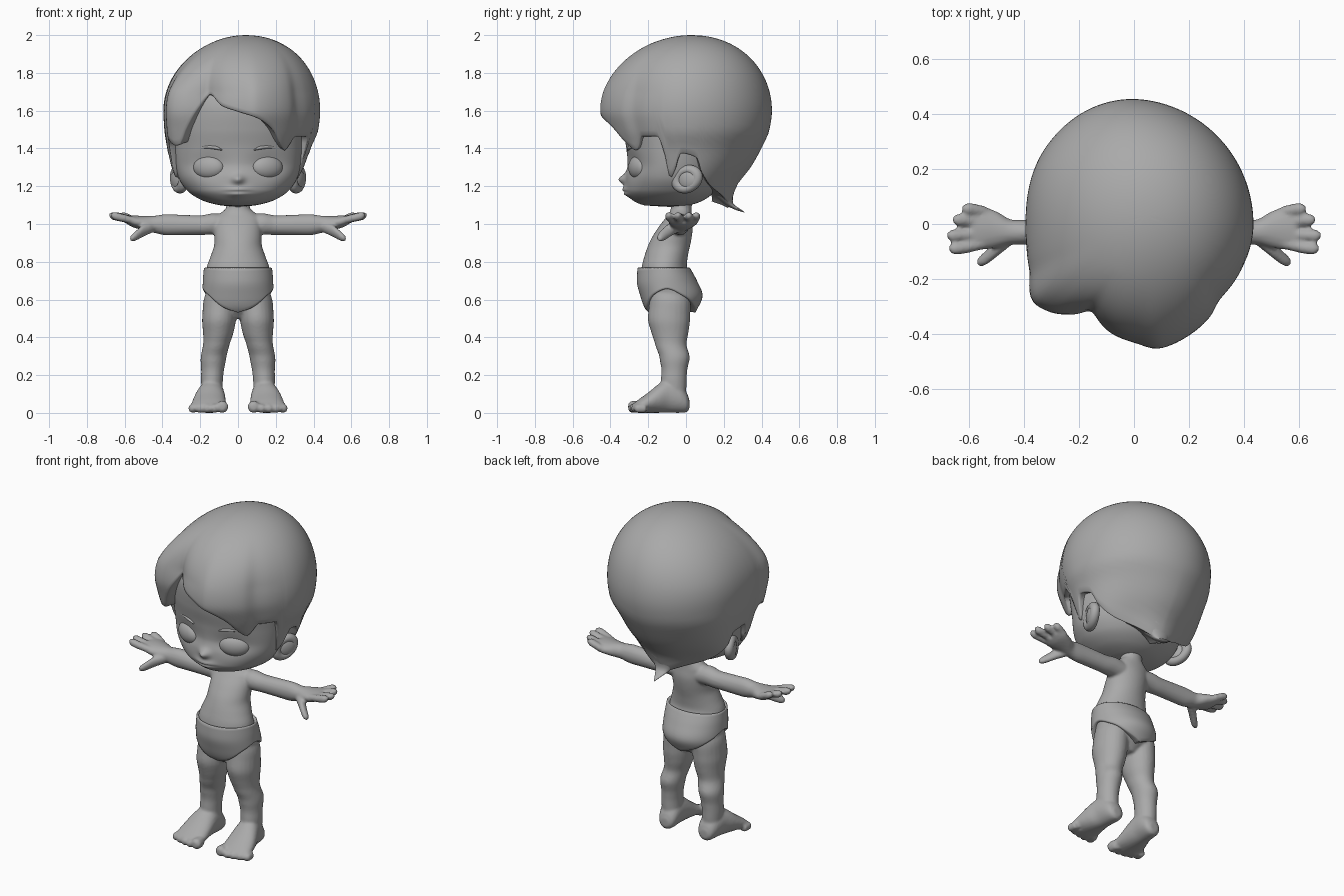
import bpy, bmesh, math
from mathutils import Matrix

cube = bpy.data.objects.get("Cube")
if cube:
    bpy.data.objects.remove(cube, do_unlink=True)

grey = bpy.data.materials.new("clay grey")
grey.use_nodes = True
grey.diffuse_color = (0.4, 0.4, 0.4, 1)
grey.node_tree.nodes["Principled BSDF"].inputs["Base Color"].default_value = (0.4, 0.4, 0.4, 1)
SIDES = (("left", 1), ("right", -1))


def sample(table, k):
    """Smooth monotone interpolation of a table whose first column rises."""
    k = min(max(k, table[0][0]), table[-1][0])
    i = 0
    while i < len(table) - 2 and k > table[i + 1][0]:
        i += 1
    width = table[i + 1][0] - table[i][0]
    u = (k - table[i][0]) / width

    def slope(j, c):
        def d(a):
            return (table[a + 1][c] - table[a][c]) / (table[a + 1][0] - table[a][0])
        if j == 0:
            return d(0)
        if j == len(table) - 1:
            return d(j - 1)
        p, q = d(j - 1), d(j)
        return 2 * p * q / (p + q) if p * q > 0 else 0

    out = []
    for c in range(1, len(table[0])):
        a, b = table[i][c], table[i + 1][c]
        e = u * u * (3 - 2 * u)
        out.append(a + (b - a) * e + width * (u * (1 - u) ** 2 * slope(i, c)
                                              - u * u * (1 - u) * slope(i + 1, c)))
    return out


def add_grid(bm, rows, cap):
    rings = [[bm.verts.new(p) for p in row] for row in rows]
    n = len(rings[0])
    for a, b in zip(rings, rings[1:]):
        for j in range(n):
            bm.faces.new((a[j], a[(j + 1) % n], b[(j + 1) % n], b[j]))
    if cap:
        bm.faces.new(rings[0])
        bm.faces.new(rings[-1])


def finish(name, bm):
    bmesh.ops.remove_doubles(bm, verts=bm.verts, dist=1e-5)
    bmesh.ops.recalc_face_normals(bm, faces=bm.faces)
    for face in bm.faces:
        face.smooth = True
    mesh = bpy.data.meshes.new(name)
    bm.to_mesh(mesh)
    bm.free()
    mesh.materials.append(grey)
    ob = bpy.data.objects.new(name, mesh)
    bpy.context.collection.objects.link(ob)
    return ob


def surface(name, rows):
    bm = bmesh.new()
    add_grid(bm, rows, False)
    return finish(name, bm)


def loft(bm, axis, table, sx=1, n=24):
    """Closed tube; table rows are position, two centres, two radii."""
    rows, steps = [], 4 * (len(table) - 1)
    for i in range(steps + 1):
        j = min(i // 4, len(table) - 2)
        f = (i - 4 * j) / 4
        k = table[j][0] * (1 - f) + table[j + 1][0] * f
        c1, c2, r1, r2 = sample(table, k)
        row = []
        for m in range(n):
            a = 2 * math.pi * m / n
            u, v = c1 + r1 * math.cos(a), c2 + r2 * math.sin(a)
            x, y, z = {"x": (k, u, v), "y": (u, k, v), "z": (u, v, k)}[axis]
            row.append((sx * x, y, z))
        rows.append(row)
    add_grid(bm, rows, True)


def ellipsoid(name, loc, radii, turn):
    bm = bmesh.new()
    bmesh.ops.create_uvsphere(bm, u_segments=32, v_segments=20, radius=1)
    bm.transform(Matrix.Translation(loc) @ Matrix.Rotation(turn, 4, "Z") @ Matrix.Diagonal((*radii, 1)))
    return finish(name, bm)


def around(n):
    return [360 * i / n - 180 for i in range(n)]


def section(deg, left, right, front, back):
    s, c = math.sin(math.radians(deg)), math.cos(math.radians(deg))
    return s * (right if s > 0 else left), -c * (front if c > 0 else back)


# Body: torso, limbs, hands and feet fused into one smooth skin
body = bmesh.new()
loft(body, "z", [(.5, 0, -.08, .05, .06), (.56, 0, -.08, .13, .11), (.62, 0, -.08, .17, .145),
                 (.7, 0, -.1, .175, .14), (.77, 0, -.115, .166, .12), (.83, 0, -.105, .145, .115),
                 (.9, 0, -.085, .125, .11), (.97, 0, -.06, .125, .095), (1.03, 0, -.04, .122, .07),
                 (1.06, 0, -.03, .09, .058), (1.085, 0, -.025, .063, .055), (1.16, 0, -.02, .06, .055)], n=40)
FINGERS = [(.045, .055, .625), (.005, .015, .66), (-.035, -.042, .68), (-.07, -.09, .672)]
for side, sx in SIDES:
    loft(body, "z", [(.08, .135, -.06, .055, .06), (.17, .138, -.065, .058, .068), (.22, .135, -.062, .06, .068),
                     (.29, .13, -.06, .068, .08), (.36, .115, -.08, .07, .083), (.42, .105, -.085, .08, .097),
                     (.5, .1, -.09, .09, .112), (.58, .095, -.085, .09, .11), (.66, .09, -.09, .07, .1)], sx)
    loft(body, "x", [(.03, -.03, .99, .05, .05), (.13, -.035, 1.0, .055, .057), (.2, -.03, .994, .048, .052),
                     (.3, -.03, .995, .046, .054), (.38, -.03, .996, .045, .056), (.44, -.03, .998, .045, .046),
                     (.5, -.02, 1.005, .066, .038), (.56, -.015, 1.015, .08, .031),
                     (.59, -.018, 1.024, .078, .022)], sx)
    for y0, y1, tip in FINGERS:
        loft(body, "x", [(.54, y0, 1.015, .02, .02), (tip - .02, y1, 1.042, .022, .022),
                         (tip, y1, 1.046, .011, .011)], sx, 16)
    loft(body, "x", [(.45, -.05, .985, .03, .03), (.5, -.09, .965, .03, .032),
                     (.55, -.13, .932, .024, .024), (.572, -.14, .922, .011, .011)], sx, 16)
    loft(body, "y", [(-.28, .155, .026, .08, .022), (-.25, .155, .036, .094, .036), (-.2, .153, .054, .09, .054),
                     (-.14, .147, .078, .08, .078), (-.09, .14, .09, .068, .09), (-.03, .135, .075, .06, .075),
                     (.005, .133, .054, .047, .05), (.018, .133, .045, .025, .025)], sx)
    for i in range(5):
        r = .032 if i == 0 else .024
        x = .083 + .038 * i + (.004 if i else 0)
        y = -.272 + .002 * i * i
        loft(body, "y", [(y - .034, x, r, r * .5, r * .5), (y - .018, x, r, r, r), (y + .03, x, r, r * .8, r)], sx, 16)
skin = finish("body", body)
remesh = skin.modifiers.new("fuse", "REMESH")
remesh.mode = "VOXEL"
remesh.voxel_size = .008
remesh.use_smooth_shade = True
soft = skin.modifiers.new("soften", "SMOOTH")
soft.factor, soft.iterations = .5, 4

# Briefs: a shell with curved leg openings
BRIEF = [(.48, .1, .12, .02), (.55, .175, .215, .06), (.62, .188, .242, .088),
         (.7, .186, .26, .058), (.77, .18, .257, .02)]
LEG_EDGE = [(0, .535), (25, .56), (60, .63), (90, .66), (120, .62), (150, .57), (180, .535)]


def brief_point(deg, s, k, dz):
    edge = sample(LEG_EDGE, abs(deg))[0]
    z = .765 - (.765 - edge) * s
    w, front, back = sample(BRIEF, z)
    x, y = section(deg, w, w, front - .1, back + .1)
    return x * k, y * k - .1, z + dz


brief_rows = [(0, .9, -.01), (0, .97, .004)] + [(i / 14, 1, 0) for i in range(15)]
brief_rows += [(1, .96, -.004), (1, .85, 0), (1, .5, 0)]
surface("briefs", [[brief_point(d, *r) for d in around(96)] for r in brief_rows])

# Head with sunken eye sockets, a button nose and parted lips
HEAD = [(1.09, 0, .08, -.08), (1.1, .1, .225, .02), (1.13, .2, .285, .1), (1.18, .272, .318, .16),
        (1.25, .316, .322, .2), (1.32, .332, .31, .23), (1.4, .34, .316, .26), (1.5, .345, .335, .28),
        (1.6, .335, .345, .28), (1.7, .31, .32, .25), (1.8, 0, .05, 0)]


def bump(x, z, x0, z0, wide, tall):
    return math.exp(-((x - x0) / wide) ** 2 - ((z - z0) / tall) ** 2)


def head_point(deg, s):
    z = 1.445 - .355 * math.cos(math.pi * s)
    w, front, back = sample(HEAD, z)
    x, y = section(deg, w, w, front - .08, back + .08)
    y -= .08
    if abs(deg) < 80:
        y += .018 * bump(abs(x), z, .155, 1.3, .1, .07)
        y -= .036 * bump(x, z, 0, 1.236, .03, .024)
        y -= .024 * bump(x, z, 0, 1.17, .06, .028)
        y += .014 * bump(x, z, 0, 1.17, .06, .007)
    return x, y, z


surface("head", [[head_point(d, i / 110) for d in around(180)] for i in range(111)])

# Eyes, eyebrows and ears
for side, sx in SIDES:
    ellipsoid(side + "_eye", (sx * .155, -.253, 1.3), (.087, .044, .062), sx * .4)
    brow = bmesh.new()
    loft(brow, "x", [(.085, -.305, 1.392, .008, .004), (.12, -.298, 1.404, .012, .009),
                     (.17, -.276, 1.408, .012, .009), (.235, -.235, 1.385, .01, .004)], sx, 12)
    finish(side + "_eyebrow", brow)
    ellipsoid(side + "_inner_ear", (sx * .315, .01, 1.235), (.03, .066, .06), sx * -.5)
    rim = []
    for i in range(33):
        a = 2 * math.pi * i / 32
        ring = []
        for j in range(16):
            b = 2 * math.pi * j / 16
            r = .051 + .026 * math.cos(b)
            flat, out = r * 1.05 * math.cos(a), .028 * math.sin(b)
            ring.append((sx * (.312 + out * .88 + flat * .4), .005 + flat - out * .4,
                         1.237 + r * .97 * math.sin(a) + flat * .15))
        rim.append(ring)
    surface(side + "_ear_rim", rim)

# Hair: a cap cut by a hairline that changes with direction
HAIR = [(1.06, .12, .12, .28, .2), (1.1, .2, .2, .3, .235), (1.2, .31, .31, .32, .27),
        (1.3, .355, .355, .35, .345), (1.4, .375, .385, .38, .4), (1.5, .39, .425, .42, .442),
        (1.6, .395, .435, .455, .455), (2, .395, .435, .455, .455)]
HAIRLINE = [(-180, 1.09), (-150, 1.15), (-120, 1.21), (-105, 1.28), (-98, 1.37), (-82, 1.38), (-76, 1.25),
            (-71, 1.29), (-66, 1.44), (-60, 1.45), (-54, 1.42), (-50, 1.425), (-45, 1.5), (-38, 1.6),
            (-28, 1.69), (-14, 1.63), (0, 1.6), (14, 1.565), (25, 1.51), (35, 1.43), (43, 1.395), (47, 1.42),
            (52, 1.47), (67, 1.47), (71, 1.4), (75, 1.25), (80, 1.29), (86, 1.38), (98, 1.36), (105, 1.28),
            (120, 1.21), (150, 1.15), (180, 1.09)]
VOLUME = [(-180, 1), (-150, 1.01), (-120, 1.02), (-90, 1), (-70, 1.03), (-57, 1.12), (-48, 1.05), (-38, .92),
          (-30, .83), (-23, .86), (-14, .9), (0, .95), (13, 1.02), (30, 1), (40, .98), (50, .94), (62, .96),
          (90, 1), (150, .99), (180, 1)]


def hair_point(deg, s, k, dz):
    edge = sample(HAIRLINE, deg)[0]
    z = 2 - (2 - edge) * s ** 1.7
    u = max(0, (z - 1.6) / .4)
    k *= math.sqrt(max(0, 1 - u * u))
    k *= 1 + (sample(VOLUME, deg)[0] - 1) * min(1, max(0, (1.95 - z) / .25))
    nape = min(1, max(0, (1.5 - z) / .3))
    k *= 1 - .08 * nape * math.exp(-((abs(deg) - 140) / 28) ** 2)
    x, y = section(deg, *sample(HAIR, z))
    return x * k + .04 * u * u, y * k + .03 * u * u, z + dz


hair_rows = [(i / 36, 1, 0) for i in range(37)] + [(1, .98, -.006), (1, .94, 0), (1, .85, .01), (1, .6, .03)]
surface("hair", [[hair_point(d, *r) for d in around(160)] for r in hair_rows])

# Flicked lock at the nape
lock = bmesh.new()
loft(lock, "z", [(1.062, 0, .308, .003, .003), (1.075, 0, .278, .016, .016), (1.11, 0, .222, .05, .028),
                 (1.17, 0, .195, .1, .06), (1.25, 0, .205, .13, .08)])
finish("nape_lock", lock)
